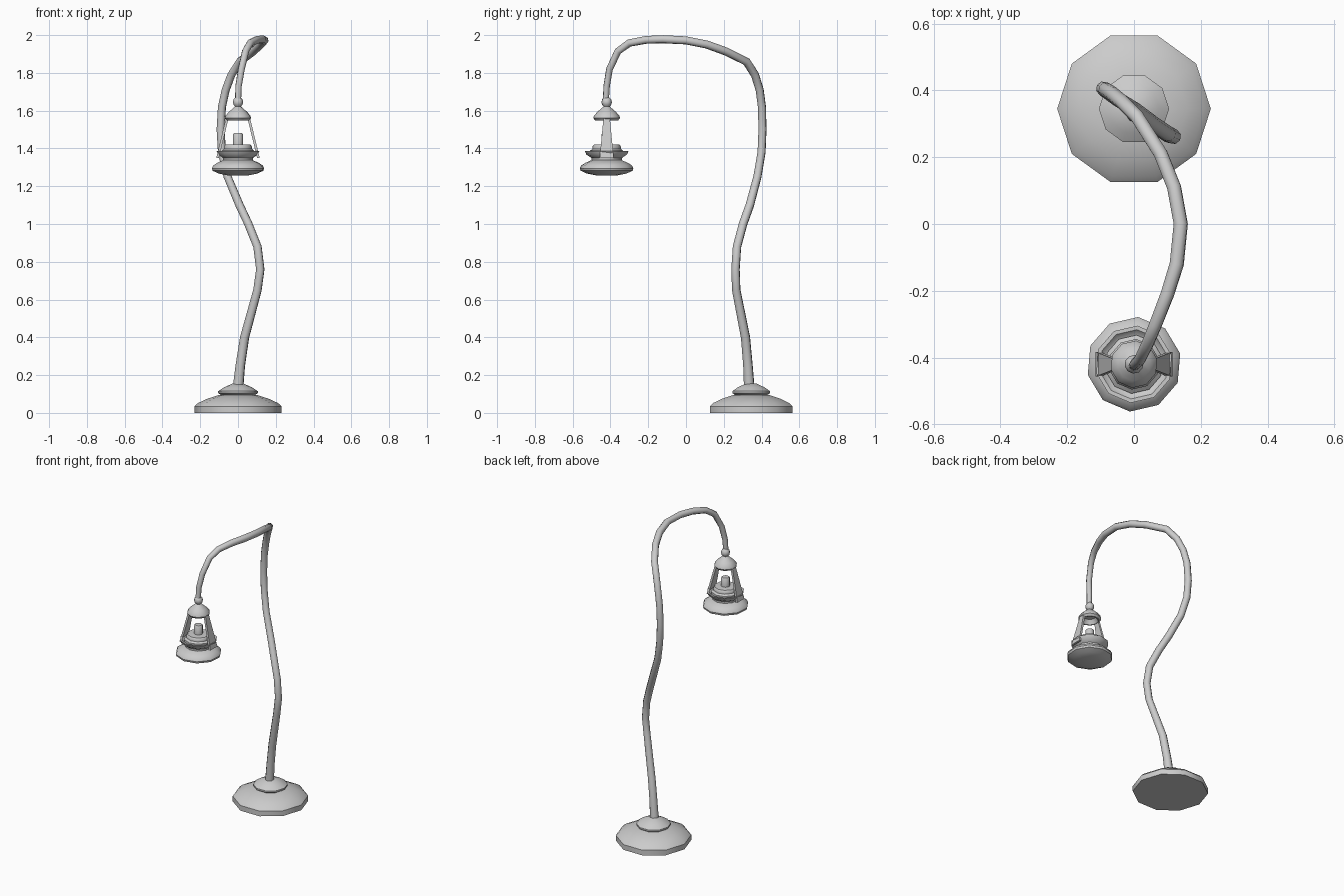
import bpy, bmesh, math
from mathutils import Vector

if "Cube" in bpy.data.objects:
    bpy.data.objects.remove(bpy.data.objects["Cube"])

BASE = Vector((0, 0.345, 0))
LAMP = Vector((0, -0.42, 0))


def finish(name, bm, loc, angle=40):
    bmesh.ops.recalc_face_normals(bm, faces=bm.faces)
    me = bpy.data.meshes.new(name)
    bm.to_mesh(me)
    bm.free()
    ob = bpy.data.objects.new(name, me)
    ob.location = loc
    bpy.context.collection.objects.link(ob)
    bpy.ops.object.select_all(action='DESELECT')
    ob.select_set(True)
    bpy.context.view_layer.objects.active = ob
    bpy.ops.object.shade_smooth_by_angle(angle=math.radians(angle))
    return ob


def lathe(name, profile, loc, sides=10, turn=0.0):
    """Revolve (radius, height) points and cap both ends."""
    bm = bmesh.new()
    rings = []
    for r, z in profile:
        rings.append([bm.verts.new((r * math.cos(turn + math.tau * i / sides),
                                    r * math.sin(turn + math.tau * i / sides), z))
                      for i in range(sides)])
    for a, b in zip(rings, rings[1:]):
        for i in range(sides):
            j = (i + 1) % sides
            bm.faces.new((a[i], a[j], b[j], b[i]))
    bm.faces.new(rings[0])
    bm.faces.new(rings[-1])
    return finish(name, bm, loc)


# Stepped foot
lathe("base_plate", [(.23, 0), (.23, .035), (.212, .052), (.16, .076), (.10, .095)], BASE)
lathe("base_collar", [(.08, .088), (.105, .105), (.105, .115), (.075, .135), (.03, .155)], BASE)

# Winding pole and overhanging arm: x, y, z, radius
path = [
    (0, .335, .13, .029), (.012, .328, .25, .026), (.035, .315, .4, .025),
    (.103, .266, .65, .023), (.118, .262, .76, .023), (.103, .27, .88, .023),
    (.055, .302, 1.0, .023), (.008, .338, 1.1, .023), (-.055, .378, 1.25, .022),
    (-.085, .40, 1.38, .022), (-.092, .405, 1.5, .022), (-.085, .402, 1.62, .022),
    (-.065, .39, 1.71, .022), (-.035, .365, 1.79, .022), (.01, .32, 1.86, .022),
    (.08, .21, 1.914, .022), (.12, .11, 1.95, .022), (.14, 0, 1.972, .022),
    (.128, -.12, 1.978, .022), (.10, -.21, 1.975, .021), (.065, -.30, 1.958, .020),
    (.04, -.36, 1.915, .019), (.018, -.405, 1.82, .018), (.003, -.42, 1.73, .017),
    (0, -.425, 1.64, .016)]
cu = bpy.data.curves.new("pole", 'CURVE')
cu.dimensions = '3D'
cu.bevel_depth = 1.0
cu.bevel_resolution = 2
cu.use_fill_caps = True
sp = cu.splines.new('POLY')
sp.points.add(len(path) - 1)
for p, (x, y, z, r) in zip(sp.points, path):
    p.co = (x, y, z, 1)
    p.radius = r
sp.use_smooth = True
pole = bpy.data.objects.new("pole", cu)
bpy.context.collection.objects.link(pole)
bpy.ops.object.select_all(action='DESELECT')
pole.select_set(True)
bpy.context.view_layer.objects.active = pole
bpy.ops.object.convert(target='MESH')

# Hanging lantern: knob, hollow cap, dish, burner, bottom disc
T = math.radians(85)
lathe("lantern_knob", [(.012, 1.618), (.024, 1.63), (.028, 1.645), (.024, 1.66), (.012, 1.672)],
      LAMP, 10, T)
lathe("lantern_cap", [(.035, 1.575), (.045, 1.56), (.052, 1.547), (.06, 1.547), (.071, 1.56),
                      (.068, 1.572), (.05, 1.593), (.03, 1.61), (.014, 1.624)], LAMP, 10, T)
lathe("lantern_dish", [(.08, 1.325), (.082, 1.35), (.108, 1.368), (.116, 1.386),
                       (.104, 1.386), (.092, 1.372), (.085, 1.37)], LAMP, 10, T)
lathe("burner", [(.088, 1.365), (.088, 1.388), (.076, 1.398), (.076, 1.41), (.068, 1.42),
                 (.027, 1.422), (.027, 1.475), (.022, 1.481)], LAMP, 10, T)
lathe("lantern_bottom", [(.06, 1.258), (.105, 1.267), (.138, 1.282), (.142, 1.295),
                         (.135, 1.31), (.11, 1.325), (.08, 1.338)], LAMP, 10, T)

# Tapered flat struts on both sides of the burner
for side, name in ((1, "strut_right"), (-1, "strut_left")):
    bm = bmesh.new()
    rings = []
    for x, z, hw in ((.108, 1.35, .037), (.057, 1.56, .017)):
        rings.append([bm.verts.new((side * (x + dx), dy * hw, z))
                      for dx, dy in ((-.007, -1), (.007, -1), (.007, 1), (-.007, 1))])
    for i in range(4):
        j = (i + 1) % 4
        bm.faces.new((rings[0][i], rings[0][j], rings[1][j], rings[1][i]))
    bm.faces.new(rings[0])
    bm.faces.new(rings[1])
    finish(name, bm, LAMP, 30)
